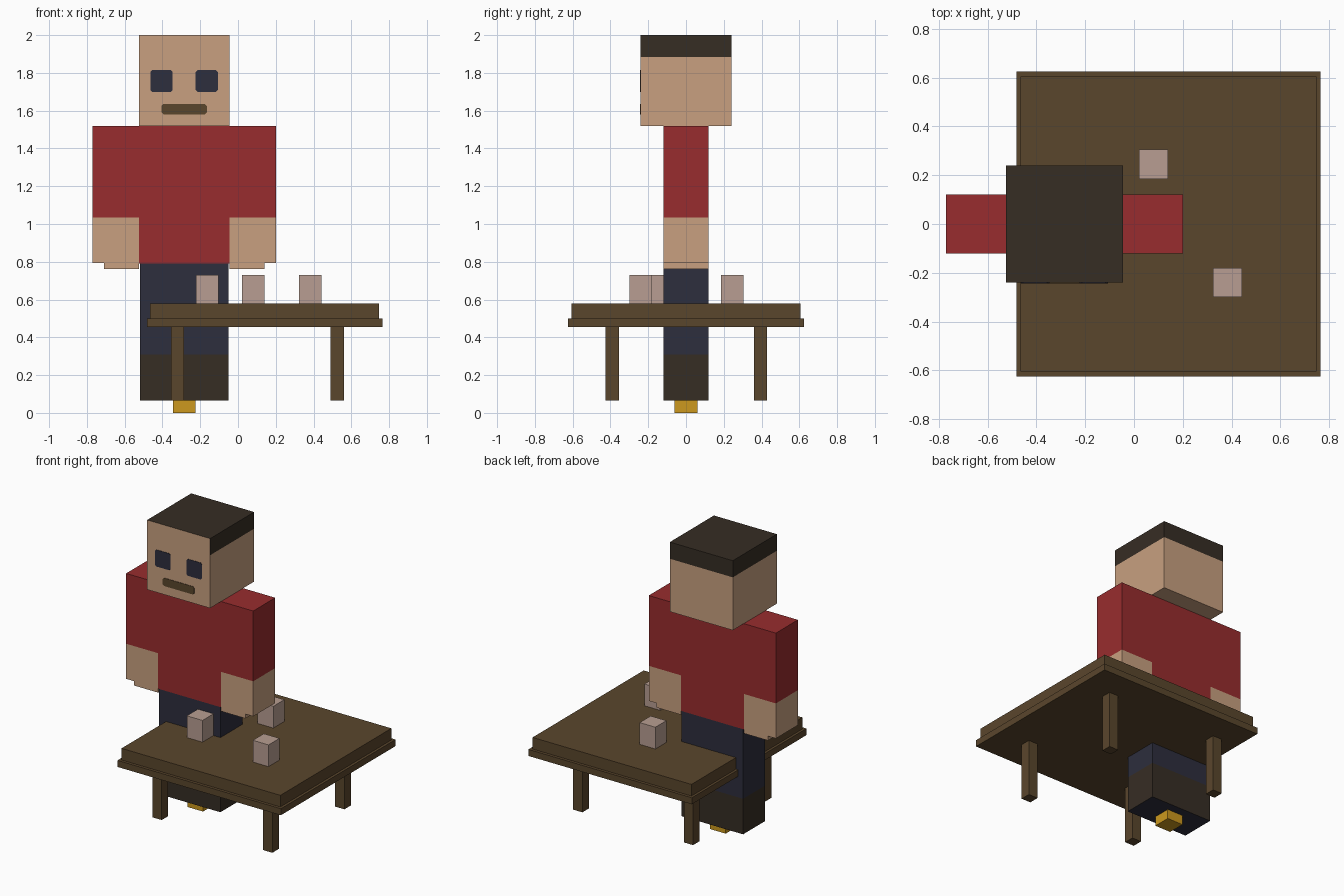
import bpy
import bmesh
from mathutils import Vector

cube = bpy.data.objects.get("Cube")
if cube:
    bpy.data.objects.remove(cube, do_unlink=True)


def material(name, hex_code):
    """Flat material from an sRGB hex colour."""
    def linear(c):
        return c / 12.92 if c <= 0.04045 else ((c + 0.055) / 1.055) ** 2.4
    rgb = [linear(c / 255) for c in bytes.fromhex(hex_code)]
    mat = bpy.data.materials.new(name)
    mat.use_nodes = True
    mat.diffuse_color = (*rgb, 1)
    mat.node_tree.nodes["Principled BSDF"].inputs["Base Color"].default_value = (*rgb, 1)
    return mat


skin = material("skin", "C8A080")
red = material("red shirt", "982C2E")
navy = material("navy", "2D2E3D")
dark = material("dark brown", "362D24")
wood = material("wood", "5A462C")
clay = material("pale clay", "B89E92")
gold = material("gold", "CC981E")


def finish(name, bm, mats):
    mesh = bpy.data.meshes.new(name)
    bm.to_mesh(mesh)
    bm.free()
    for m in mats:
        mesh.materials.append(m)
    obj = bpy.data.objects.new(name, mesh)
    bpy.context.collection.objects.link(obj)
    return obj


def box(name, xs, ys, zs, *mats, cut=None, rule=None):
    """Box from its ranges; an optional level cut splits it, and faces that
    satisfy the rule (centre, normal) take the second material."""
    bm = bmesh.new()
    bmesh.ops.create_cube(bm, size=1)
    for v in bm.verts:
        v.co = Vector([r[0] + (c + 0.5) * (r[1] - r[0])
                       for c, r in zip(v.co, (xs, ys, zs))])
    if cut:
        bmesh.ops.bisect_plane(bm, geom=bm.verts[:] + bm.edges[:] + bm.faces[:],
                               plane_co=(0, 0, cut), plane_no=(0, 0, 1))
    bm.normal_update()
    if rule:
        for f in bm.faces:
            f.material_index = int(rule(f.calc_center_median(), f.normal))
    return finish(name, bm, mats)


def face_plate(name, x, z, w, h, mat):
    """Thin plate with clipped corners on the front of the head."""
    c = 0.01
    corner = [(w / 2, h / 2 - c), (w / 2 - c, h / 2)]
    outline = (corner + [(-a, b) for a, b in reversed(corner)]
               + [(-a, -b) for a, b in corner] + [(a, -b) for a, b in reversed(corner)])
    bm = bmesh.new()
    base = bm.faces.new([bm.verts.new((x + a, -HEAD, z + b)) for a, b in outline])
    new = bmesh.ops.extrude_face_region(bm, geom=[base])["geom"]
    for v in new:
        if isinstance(v, bmesh.types.BMVert):
            v.co.y -= 0.003
    bmesh.ops.recalc_face_normals(bm, faces=bm.faces)
    return finish(name, bm, [mat])


BODY = -0.285   # x of the figure's middle
HEAD = 0.24     # half width of head and torso
DEPTH = (-0.12, 0.12)
trunk = (BODY - HEAD, BODY + HEAD)

# Head: hair covers the top and a band on the sides and back
box("head", trunk, (-HEAD, HEAD), (1.52, 2), skin, dark, cut=1.885,
    rule=lambda c, n: c.z > 1.885 and n.y > -0.5)
for side, s in (("right", -1), ("left", 1)):
    face_plate(side + "_eye", BODY + s * 0.12, 1.757, 0.118, 0.115, navy)
face_plate("mouth", BODY, 1.608, 0.24, 0.055, wood)

# Torso and arms: bare skin below the sleeves
box("torso", trunk, DEPTH, (0.79, 1.52), red)
for side, s in (("right", -1), ("left", 1)):
    def span(inner, outer):
        return sorted((BODY + s * inner, BODY + s * outer))
    box(side + "_arm", span(HEAD, 0.485), DEPTH, (0.793, 1.52), red, skin, cut=1.035,
        rule=lambda c, n: c.z < 1.035)
    box(side + "_hand", span(HEAD, 0.425), DEPTH, (0.763, 0.793), skin)

# Legs with dark boots, navy sole, and a gold peg beneath
box("legs", (-0.52, -0.05), DEPTH, (0.065, 0.79), navy, dark, cut=0.31,
    rule=lambda c, n: c.z < 0.31 and n.z > -0.5)
box("foot_peg", (-0.345, -0.225), (-0.06, 0.06), (0, 0.065), gold)

# Table
box("table_top", (-0.465, 0.747), (-0.605, 0.605), (0.5, 0.58), wood)
box("table_rim", (-0.482, 0.765), (-0.625, 0.625), (0.455, 0.5), wood)
for end, x in (("right", -0.32), ("left", 0.525)):
    for row, y in (("front", -0.39), ("back", 0.395)):
        box(f"table_leg_{row}_{end}", (x - 0.035, x + 0.035), (y - 0.035, y + 0.035),
            (0.065, 0.455), wood)

# Cups
for i, (x, y) in enumerate(((-0.163, -0.18), (0.08, 0.245), (0.383, -0.24))):
    box(f"cup_{i + 1}", (x - 0.06, x + 0.06), (y - 0.06, y + 0.06), (0.58, 0.73), clay)
